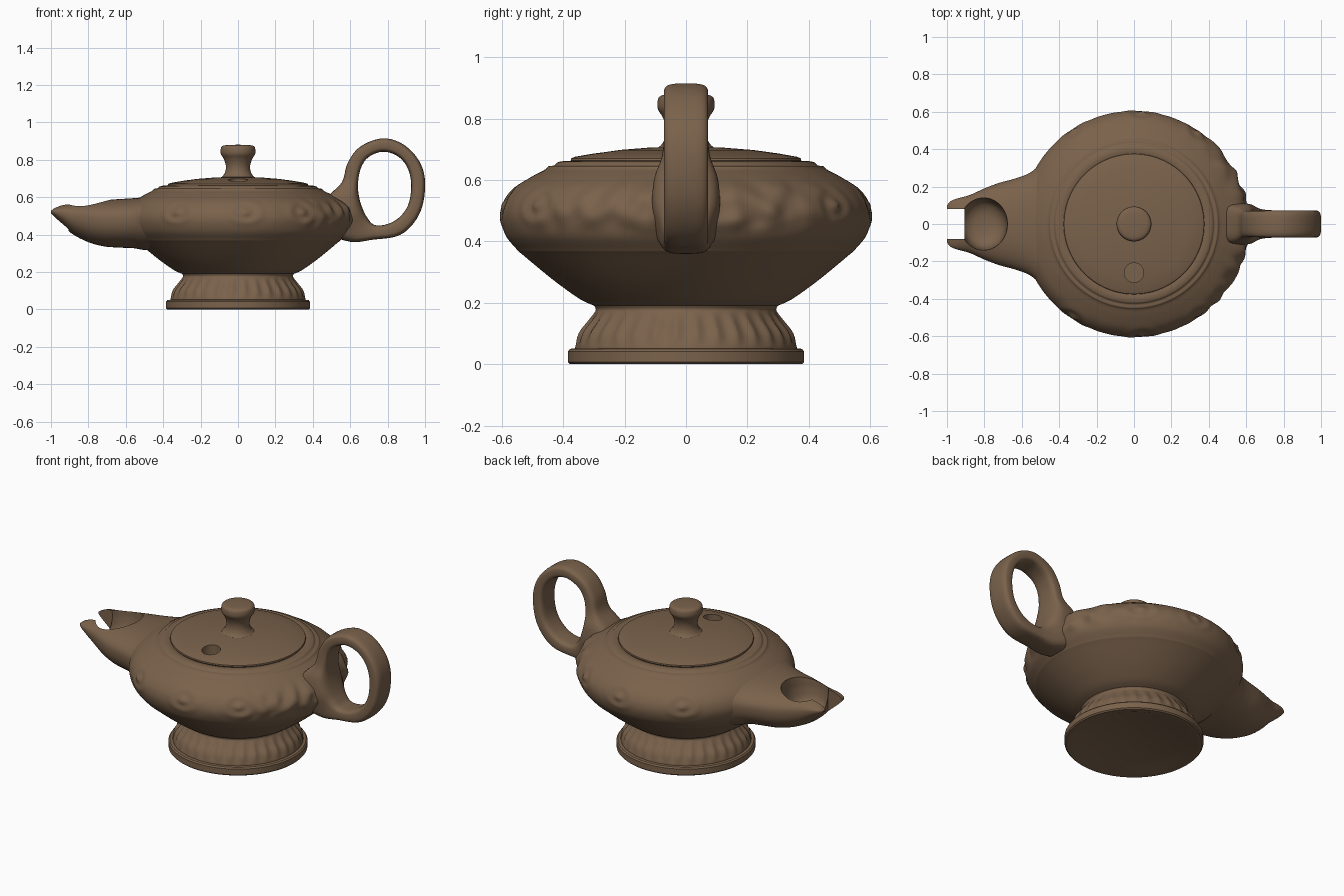
import bpy, bmesh, math
from mathutils import Vector, noise

if "Cube" in bpy.data.objects:
    bpy.data.objects.remove(bpy.data.objects["Cube"])

clay = bpy.data.materials.new("brown_clay")
clay.diffuse_color = (0.195, 0.122, 0.071, 1)
clay.use_nodes = True
clay.node_tree.nodes["Principled BSDF"].inputs["Base Color"].default_value = clay.diffuse_color


def spline(pts, n, closed=False):
    """Catmull-Rom through points of any dimension."""
    m, out = len(pts), []
    get = lambda i: pts[i % m] if closed else pts[max(0, min(m - 1, i))]
    for i in range(m if closed else m - 1):
        a, b, c, d = (get(i + k) for k in (-1, 0, 1, 2))
        for s in range(n):
            t = s / n
            out.append(tuple(0.5 * (2 * q + (r - p) * t + (2 * p - 5 * q + 4 * r - s2) * t * t
                                    + (3 * q - p - 3 * r + s2) * t ** 3)
                             for p, q, r, s2 in zip(a, b, c, d)))
    return out if closed else out + [tuple(pts[-1])]


def loft(name, rings, closed=False):
    """Skin a list of equal-length point rings."""
    bm = bmesh.new()
    vs = [[bm.verts.new(p) for p in ring] for ring in rings]
    n, m = len(vs[0]), len(vs)
    for i in range(m if closed else m - 1):
        a, b = vs[i], vs[(i + 1) % m]
        for j in range(n):
            k = (j + 1) % n
            bm.faces.new((a[j], a[k], b[k], b[j]))
    if not closed:
        bm.faces.new(vs[0])
        bm.faces.new(vs[-1])
    bmesh.ops.recalc_face_normals(bm, faces=bm.faces)
    me = bpy.data.meshes.new(name)
    bm.to_mesh(me)
    bm.free()
    me.materials.append(clay)
    ob = bpy.data.objects.new(name, me)
    bpy.context.collection.objects.link(ob)
    return ob


def lathe(name, profile, seg=64, relief=lambda a, z: 0, centre=(0, 0), sx=1.0):
    rings = []
    for r, z in profile:
        ring = []
        for j in range(seg):
            a = math.tau * j / seg
            q = r + relief(a, z)
            ring.append((centre[0] + q * math.cos(a) * sx, centre[1] + q * math.sin(a), z))
        rings.append(ring)
    return loft(name, rings)


def cut(ob, cutter):
    mod = ob.modifiers.new("cut", 'BOOLEAN')
    mod.operation, mod.solver, mod.object = 'DIFFERENCE', 'EXACT', cutter
    bpy.context.view_layer.objects.active = ob
    bpy.ops.object.modifier_apply(modifier=mod.name)


def superpow(v, e):
    return math.copysign(abs(v) ** e, v)


# Fluted foot with a flat rim and a slightly dished underside
def flutes(a, z):
    if not 0.055 < z < 0.175:
        return 0
    return -0.011 * abs(math.cos(16 * a)) ** 1.5 * math.sin(math.pi * (z - 0.055) / 0.12)


rim = [(0.001, 0.025), (0.30, 0.018), (0.35, 0.0), (0.378, 0.0), (0.385, 0.007), (0.385, 0.042),
       (0.378, 0.05), (0.362, 0.052)]
flare = spline([(0.362, 0.054), (0.352, 0.10), (0.322, 0.14), (0.302, 0.165), (0.294, 0.18),
                (0.305, 0.20), (0.31, 0.22)], 4)
foot = lathe("foot", rim + flare + [(0.001, 0.23)], 256, flutes)


# Bowl with a carved floral band round the shoulder
rosettes = [s * a for s in (1, -1) for a in (0.95, 1.5, 2.15)]


def carving(a, z):
    if not 0.40 < z < 0.64:
        return 0
    if a > math.pi:
        a -= math.tau
    band = math.exp(-((z - 0.52) / 0.075) ** 4)
    h = 0
    for c in rosettes:
        d = math.hypot(0.6 * (a - c), (z - 0.52) * 1.3)
        h += 0.006 * math.cos(d * 75) * math.exp(-(d / 0.09) ** 2)
    leaf = noise.noise(Vector((9 * math.cos(a), 9 * math.sin(a), z * 13)))
    h += 0.022 * leaf * math.exp(-(a / 0.95) ** 4)
    h += 0.022 * math.exp(-(a / 0.36) ** 2)
    return h * band


bowl = spline([(0.28, 0.185), (0.31, 0.195), (0.35, 0.215), (0.42, 0.265), (0.48, 0.313),
               (0.53, 0.355), (0.546, 0.368), (0.553, 0.376), (0.585, 0.415), (0.602, 0.46),
               (0.603, 0.50), (0.588, 0.54), (0.555, 0.578), (0.50, 0.613), (0.46, 0.634),
               (0.448, 0.645), (0.43, 0.648), (0.418, 0.658), (0.395, 0.662), (0.37, 0.658)], 5)
body = lathe("body", [(0.001, 0.185)] + bowl + [(0.001, 0.655)], 240, carving)

# Shallow domed lid
lid = lathe("lid", [(0.001, 0.64), (0.36, 0.64), (0.376, 0.664), (0.374, 0.671), (0.362, 0.676),
                    (0.30, 0.687), (0.22, 0.698), (0.12, 0.706), (0.001, 0.71)], 96)

# Knob on the lid
lathe("lid_knob", spline([(0.10, 0.70), (0.078, 0.718), (0.066, 0.745), (0.066, 0.775),
                          (0.076, 0.805), (0.091, 0.83), (0.093, 0.853), (0.086, 0.872),
                          (0.06, 0.879), (0.001, 0.881)], 4), 48)

# Filler hole through lid and bowl
filler = lathe("filler_cutter", [(0.052, 0.56), (0.052, 0.8)], 40, centre=(0, -0.26))
cut(lid, filler)
cut(body, filler)

# Spout: x, half width, top, bottom
stations = spline([(-0.33, 0.46, 0.60, 0.35), (-0.42, 0.39, 0.605, 0.32), (-0.50, 0.32, 0.60, 0.318),
                   (-0.56, 0.272, 0.595, 0.328), (-0.64, 0.242, 0.59, 0.331),
                   (-0.72, 0.22, 0.585, 0.338), (-0.80, 0.19, 0.58, 0.36),
                   (-0.88, 0.154, 0.573, 0.40), (-0.94, 0.138, 0.563, 0.45),
                   (-0.98, 0.122, 0.546, 0.488), (-1.0, 0.10, 0.53, 0.512)], 4)
rings = []
for x, w, top, bot in stations:
    mid = bot + 0.6 * (top - bot)
    ring = []
    for j in range(64):
        t = math.tau * j / 64
        s = math.sin(t)
        ring.append((x, w * superpow(math.cos(t), 0.85),
                     mid + superpow(s, 0.9) * (top - mid if s > 0 else mid - bot)))
    rings.append(ring)
spout = loft("spout", rings)

# Wick opening and the notch between the two lips
wick = lathe("wick_cutter", spline([(0.001, 0.41), (0.07, 0.418), (0.118, 0.45), (0.136, 0.51),
                                    (0.14, 0.56), (0.15, 0.65)], 4), 64, centre=(-0.805, 0), sx=0.9)
notch = loft("notch_cutter", [[(x, -0.08, 0.2), (x, 0.08, 0.2), (x, 0.08, 0.8), (x, -0.08, 0.8)]
                              for x in (-1.1, -0.905)])
cut(spout, wick)
cut(spout, notch)

# Ring handle: outer x z, inner x z, half width
path = spline([(0.555, 0.68, 0.642, 0.68, 0.078), (0.585, 0.78, 0.657, 0.755, 0.07),
               (0.65, 0.868, 0.695, 0.812, 0.071), (0.77, 0.915, 0.77, 0.843, 0.072),
               (0.88, 0.885, 0.85, 0.822, 0.072), (0.965, 0.80, 0.905, 0.76, 0.072),
               (1.0, 0.69, 0.926, 0.67, 0.072), (0.985, 0.55, 0.912, 0.565, 0.072),
               (0.93, 0.45, 0.865, 0.495, 0.072), (0.85, 0.392, 0.80, 0.457, 0.072),
               (0.72, 0.373, 0.73, 0.452, 0.074), (0.60, 0.362, 0.69, 0.492, 0.085),
               (0.48, 0.42, 0.662, 0.55, 0.11), (0.47, 0.58, 0.645, 0.615, 0.105)], 5, True)
rings = []
for ox, oz, ix, iz, hw in path:
    ring = []
    for j in range(32):
        t = math.tau * j / 32
        u = 0.5 + 0.5 * superpow(math.cos(t), 0.55)
        ring.append((ix + (ox - ix) * u, hw * superpow(math.sin(t), 0.55), iz + (oz - iz) * u))
    rings.append(ring)
loft("handle", rings, True)

# Remove cutters, then smooth shading with crisp rims
for c in (filler, wick, notch):
    bpy.data.objects.remove(c)
for ob in bpy.context.scene.objects:
    ob.select_set(True)
    bpy.context.view_layer.objects.active = ob
bpy.ops.object.shade_smooth_by_angle(angle=math.radians(40))
